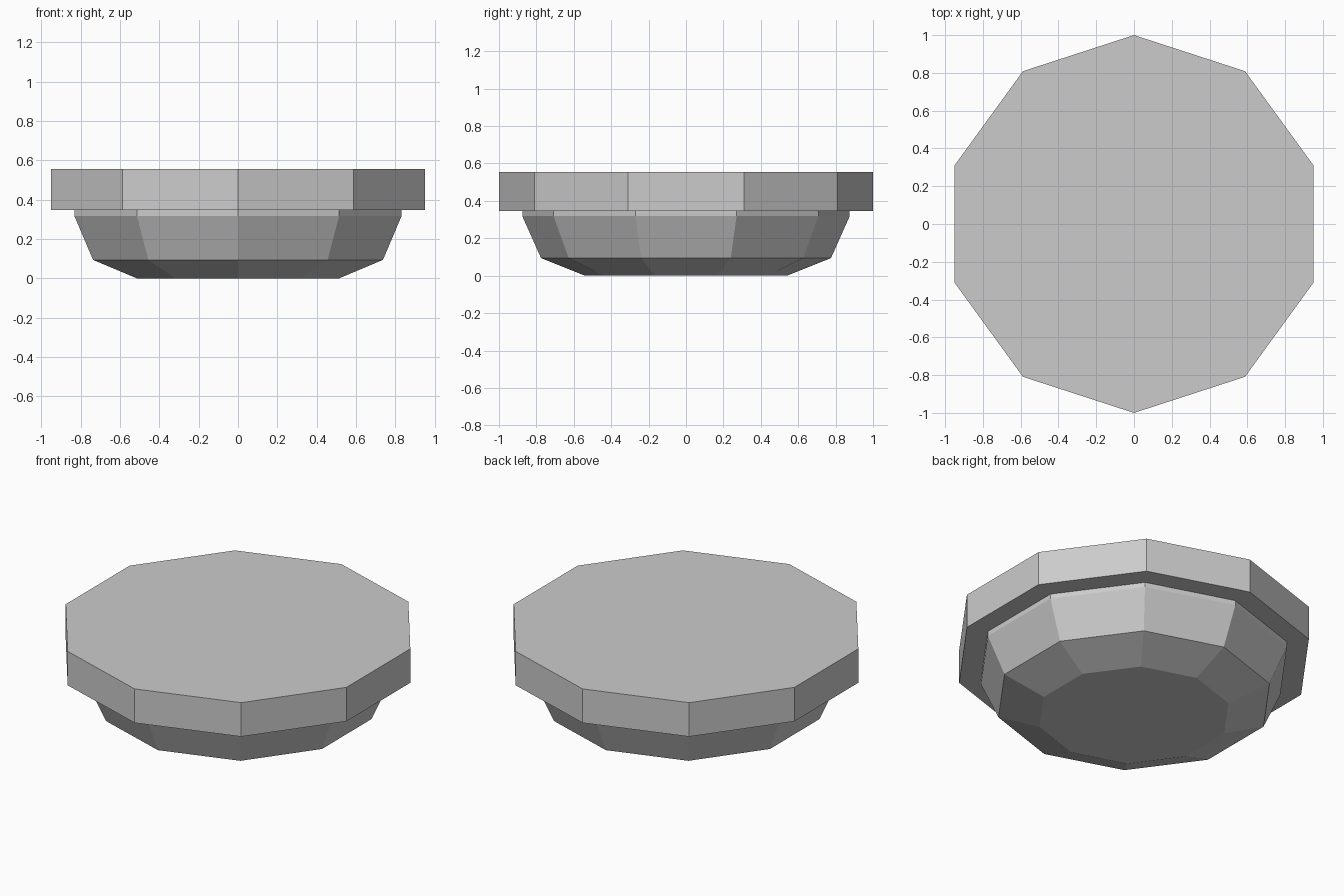
import bpy, bmesh
from math import sin, cos, pi

if "Cube" in bpy.data.objects:
    bpy.data.objects.remove(bpy.data.objects["Cube"])

SIDES = 10


def lathe(name, profile):
    """Closed ten-sided solid from (radius, height) rings, bottom to top."""
    bm = bmesh.new()
    rings = [[bm.verts.new((r * sin(2 * pi * i / SIDES), r * cos(2 * pi * i / SIDES), z))
              for i in range(SIDES)] for r, z in profile]
    for low, high in zip(rings, rings[1:]):
        for i in range(SIDES):
            j = (i + 1) % SIDES
            bm.faces.new((low[i], low[j], high[j], high[i]))
    bm.faces.new(rings[0])
    bm.faces.new(rings[-1])
    bmesh.ops.recalc_face_normals(bm, faces=bm.faces[:])
    mesh = bpy.data.meshes.new(name)
    bm.to_mesh(mesh)
    bm.free()
    obj = bpy.data.objects.new(name, mesh)
    bpy.context.collection.objects.link(obj)
    return obj


# One stepped solid: tapered lower body, short neck, wide rim with flat top
lathe("faceted_base", [(0.54, 0), (0.775, 0.094), (0.875, 0.318), (0.875, 0.347),
                       (1.0, 0.347), (1.0, 0.555)])
